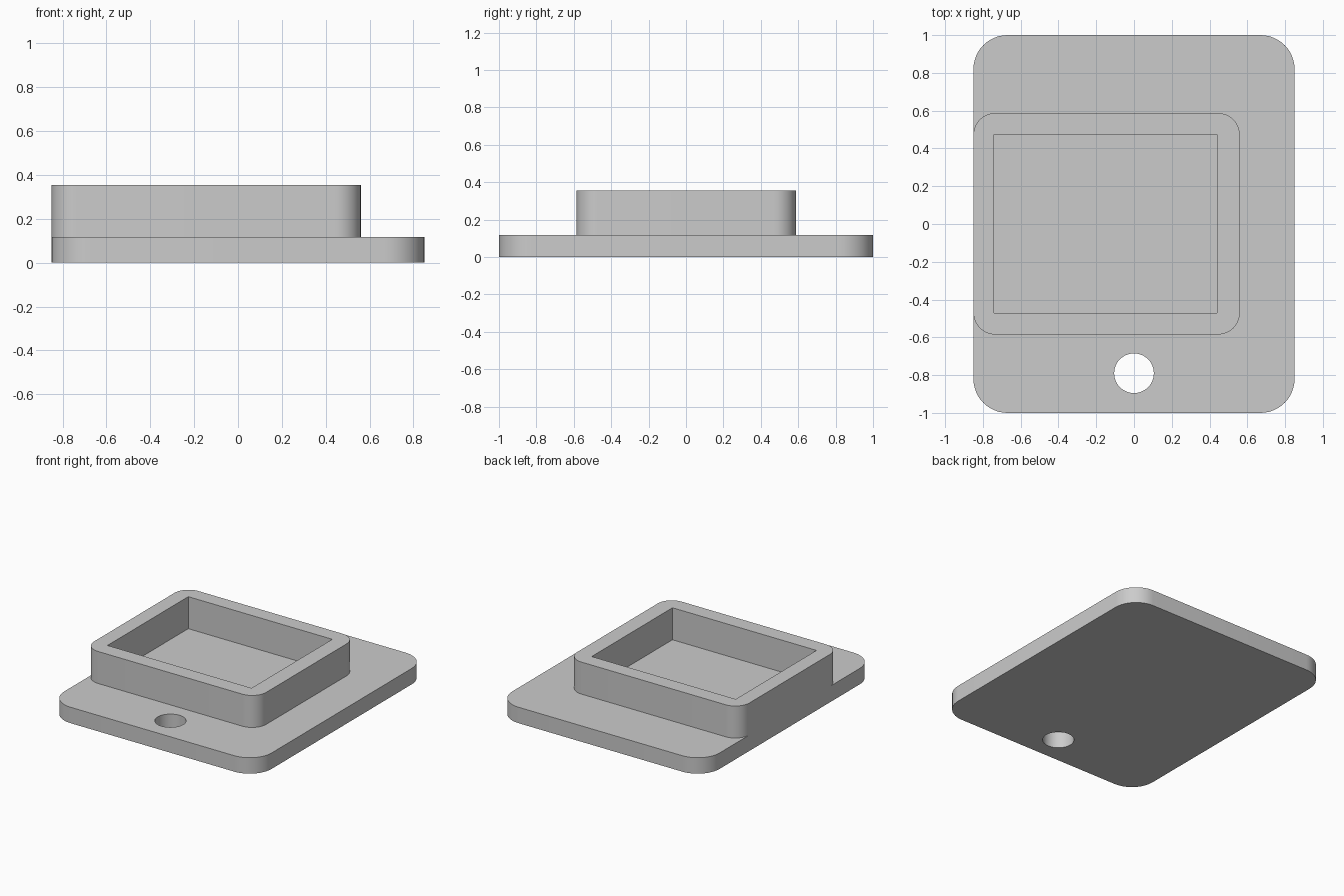
import bpy, bmesh
from math import sin, cos, pi

if "Cube" in bpy.data.objects:
    bpy.data.objects.remove(bpy.data.objects["Cube"], do_unlink=True)

# Single plain grey
grey = bpy.data.materials.new("plain grey")
grey.use_nodes = True
colour = (0.6, 0.6, 0.6, 1)
grey.diffuse_color = colour
grey.node_tree.nodes["Principled BSDF"].inputs["Base Color"].default_value = colour


def rounded_rect(x0, x1, y0, y1, r, steps=12):
    """Outline of a rectangle with round corners, counter-clockwise."""
    centres = [(x1 - r, y1 - r), (x0 + r, y1 - r), (x0 + r, y0 + r), (x1 - r, y0 + r)]
    return [(cx + r * cos(a), cy + r * sin(a))
            for q, (cx, cy) in enumerate(centres)
            for a in [(q + i / steps) * pi / 2 for i in range(steps + 1)]]


def circle(cx, cy, r, n=48):
    return [(cx + r * cos(2 * pi * i / n), cy + r * sin(2 * pi * i / n)) for i in range(n)]


def plate(name, outlines, z0, z1):
    """Extrude an outline, with any inner outlines as holes, from z0 to z1."""
    curve = bpy.data.curves.new(name + "_profile", "CURVE")
    curve.dimensions = "2D"
    curve.fill_mode = "BOTH"
    curve.extrude = (z1 - z0) / 2
    for points in outlines:
        spline = curve.splines.new("POLY")
        spline.points.add(len(points) - 1)
        for p, (x, y) in zip(spline.points, points):
            p.co = (x, y, 0, 1)
        spline.use_cyclic_u = True
    helper = bpy.data.objects.new(name + "_profile", curve)
    bpy.context.collection.objects.link(helper)
    bpy.context.view_layer.update()
    mesh = bpy.data.meshes.new_from_object(
        helper.evaluated_get(bpy.context.evaluated_depsgraph_get()))
    bpy.data.objects.remove(helper, do_unlink=True)

    # Weld the caps to the walls and raise into place
    bm = bmesh.new()
    bm.from_mesh(mesh)
    bmesh.ops.remove_doubles(bm, verts=bm.verts, dist=1e-5)
    bmesh.ops.recalc_face_normals(bm, faces=bm.faces)
    bmesh.ops.translate(bm, verts=bm.verts, vec=(0, 0, (z0 + z1) / 2))
    bm.to_mesh(mesh)
    bm.free()

    mesh.name = name
    mesh.materials.clear()
    mesh.materials.append(grey)
    obj = bpy.data.objects.new(name, mesh)
    bpy.context.collection.objects.link(obj)
    bpy.ops.object.select_all(action="DESELECT")
    obj.select_set(True)
    bpy.context.view_layer.objects.active = obj
    bpy.ops.object.shade_smooth_by_angle(angle=pi / 6)
    return obj


# Base plate with a round through hole near the front
plate("base_plate",
      [rounded_rect(-0.85, 0.85, -1, 1, 0.18), circle(0, -0.79, 0.105)],
      0, 0.118)

# Raised wall around a square-cornered pocket, flush with the right edge
plate("pocket_wall",
      [rounded_rect(-0.85, 0.56, -0.585, 0.587, 0.115),
       [(-0.74, -0.47), (0.44, -0.47), (0.44, 0.475), (-0.74, 0.475)]],
      0.118, 0.355)
